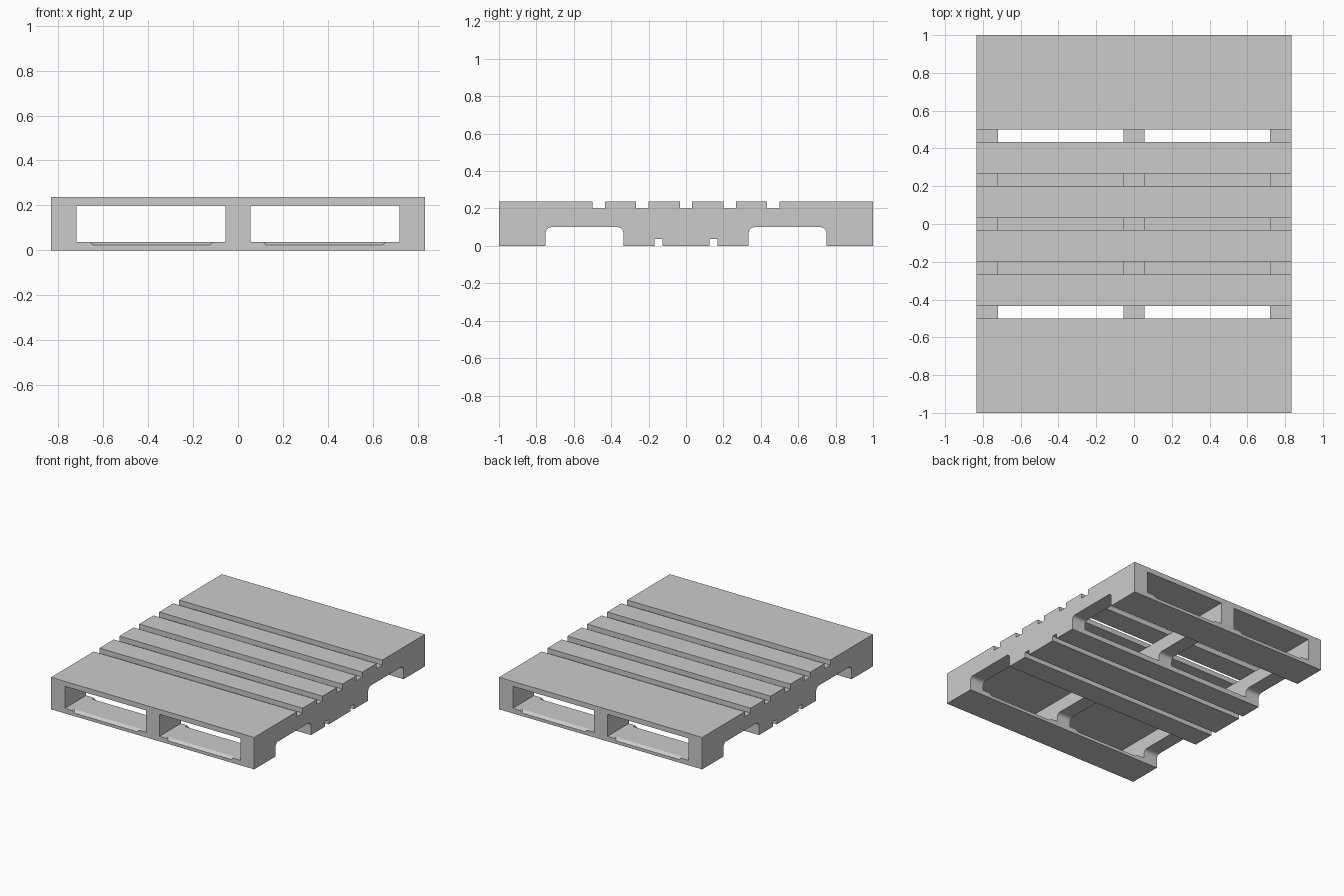
import bpy, bmesh, math

if "Cube" in bpy.data.objects:
    bpy.data.objects.remove(bpy.data.objects["Cube"])

W, L, H = 0.833, 1.0, 0.237      # half width, half length, height
T = 0.037                        # board thickness


def make_object(name, bm):
    bmesh.ops.recalc_face_normals(bm, faces=bm.faces)
    mesh = bpy.data.meshes.new(name)
    bm.to_mesh(mesh)
    bm.free()
    obj = bpy.data.objects.new(name, mesh)
    bpy.context.collection.objects.link(obj)
    return obj


def board(name, y0, y1, z0):
    bm = bmesh.new()
    bmesh.ops.create_cube(bm, size=1)
    for v in bm.verts:
        v.co = (v.co.x * 2 * W, (y0 + y1) / 2 + v.co.y * (y1 - y0), z0 + (v.co.z + 0.5) * T)
    return make_object(name, bm)


def stringer(name, x0, x1):
    # Side profile with two rounded fork notches between board layers
    r, notch_top = 0.03, 0.10
    half = [(0.335, T), (0.335, 0.0)]
    arc = [math.radians(a) for a in range(0, 91, 15)]
    inner = [(0.335 + r - r * math.cos(a), notch_top - r + r * math.sin(a)) for a in arc]
    outer = [(0.75 - r + r * math.sin(a), notch_top - r + r * math.cos(a)) for a in arc]
    half = [(0.335, T)] + inner + outer + [(0.75, T), (L, T), (L, H - T)]
    profile = half + [(-y, z) for y, z in reversed(half)]
    bm = bmesh.new()
    face = bm.faces.new([bm.verts.new((x0, y, z)) for y, z in profile])
    ext = bmesh.ops.extrude_face_region(bm, geom=[face])
    moved = [g for g in ext["geom"] if isinstance(g, bmesh.types.BMVert)]
    bmesh.ops.translate(bm, verts=moved, vec=(x1 - x0, 0, 0))
    return make_object(name, bm)


def chamfer(obj, edge_y, inward):
    # Wheel chamfers on the board's upper edge, one per fork opening
    for side in (-1, 1):
        bm = bmesh.new()
        for x, s in ((0.11, 1), (0.66, -1)):
            for dx, dy, z in ((0.020, -0.004, 0.0205), (-0.008, -0.004, 0.045), (-0.008, 0.038, 0.045)):
                bm.verts.new((side * (x + s * dx), edge_y + inward * dy, z))
        bmesh.ops.convex_hull(bm, input=bm.verts)
        cutter = make_object("chamfer_cutter", bm)
        cutter.hide_render = True
        mod = obj.modifiers.new("chamfer", 'BOOLEAN')
        mod.operation, mod.solver, mod.object = 'DIFFERENCE', 'EXACT', cutter
        bpy.context.view_layer.objects.active = obj
        bpy.ops.object.modifier_apply(modifier=mod.name)
        bpy.data.objects.remove(cutter)


# Three long stringers
stringer("left_stringer", -W, -0.72)
stringer("centre_stringer", -0.056, 0.056)
stringer("right_stringer", 0.72, W)

# Top deck: wide end boards and four slats
top_rows = [(-1, -0.5), (-0.433, -0.267), (-0.2, -0.033), (0.033, 0.2), (0.267, 0.433), (0.5, 1)]
for i, (a, b) in enumerate(top_rows):
    board(f"top_board_{i + 1}", a, b, H - T)

# Bottom deck: middle boards
for i, (a, b) in enumerate([(-0.335, -0.168), (-0.126, 0.126), (0.168, 0.335)]):
    board(f"bottom_middle_board_{i + 1}", a, b, 0)

# Bottom deck: chamfered end boards
for name, s in (("bottom_front_board", -1), ("bottom_back_board", 1)):
    ends = sorted((s * 0.75, s * L))
    end_board = board(name, ends[0], ends[1], 0)
    chamfer(end_board, ends[0], 1)
    chamfer(end_board, ends[1], -1)
